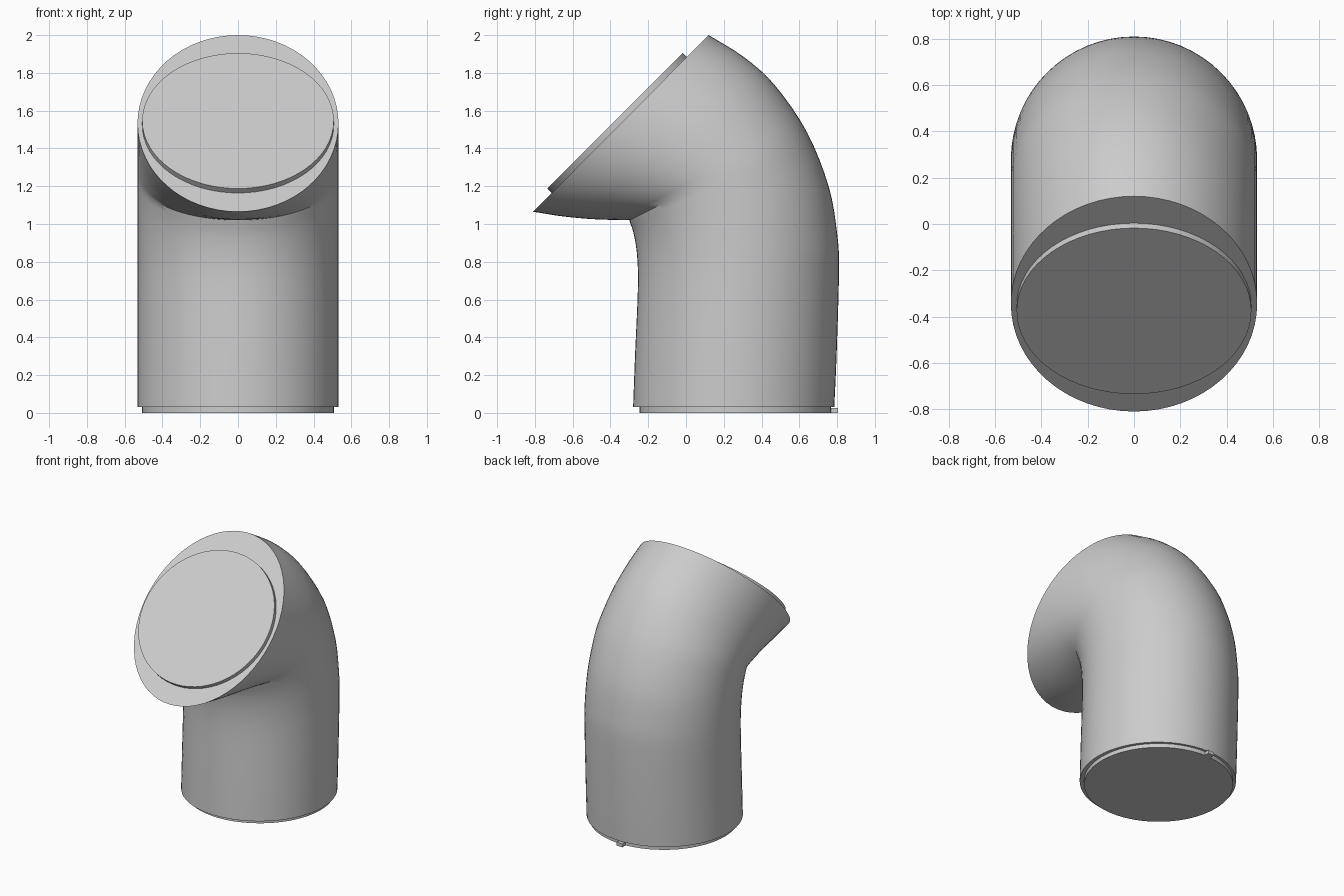
import bpy, bmesh, math
from mathutils import Vector, Matrix

cube = bpy.data.objects.get("Cube")
if cube:
    bpy.data.objects.remove(cube)

GREY = (0.6, 0.6, 0.6, 1)
mat = bpy.data.materials.new("light grey")
mat.use_nodes = True
mat.diffuse_color = GREY
mat.node_tree.nodes["Principled BSDF"].inputs["Base Color"].default_value = GREY

SEGMENTS = 64
HALF_WIDTH = 0.532


def finish(name, bm, angle=35):
    """Turn a bmesh into a shaded, coloured object."""
    bmesh.ops.recalc_face_normals(bm, faces=bm.faces)
    mesh = bpy.data.meshes.new(name)
    bm.to_mesh(mesh)
    bm.free()
    mesh.materials.append(mat)
    obj = bpy.data.objects.new(name, mesh)
    bpy.context.collection.objects.link(obj)
    bpy.ops.object.select_all(action='DESELECT')
    obj.select_set(True)
    bpy.context.view_layer.objects.active = obj
    bpy.ops.object.shade_smooth_by_angle(angle=math.radians(angle))
    return obj


def spline(points, steps=4):
    """Smooth curve through the points."""
    pts = [Vector(p) for p in points]
    pts = [2 * pts[0] - pts[1]] + pts + [2 * pts[-1] - pts[-2]]
    out = []
    for a, b, c, d in zip(pts, pts[1:], pts[2:], pts[3:]):
        for i in range(steps):
            t = i / steps
            out.append(0.5 * (2 * b + (c - a) * t + (2 * a - 5 * b + 4 * c - d) * t ** 2
                              + (3 * b - a - 3 * c + d) * t ** 3))
    return out + [pts[-2]]


# Matching (y, z) points along the front and back of the bent pipe
front_lower = [(-.28, .03), (-.27, .3), (-.255, .65), (-.258, .82), (-.275, .94), (-.30, 1.02)]
front_upper = [(-.30, 1.02), (-.48, 1.025), (-.65, 1.04), (-.81, 1.065)]
back = [(.785, .03), (.797, .3), (.81, .75), (.80, .95), (.755, 1.2),
        (.64, 1.487), (.47, 1.735), (.305, 1.885), (.12, 2.0)]
front_line = spline(front_lower) + spline(front_upper)[1:]
back_line = spline(back)

# Bent pipe lofted through elliptical rings
bm = bmesh.new()
rings = []
for f, b in zip(front_line, back_line):
    mid, half = (f + b) / 2, (b - f) / 2
    ring = []
    for i in range(SEGMENTS):
        a = math.tau * i / SEGMENTS
        p = mid + half * math.cos(a)
        ring.append(bm.verts.new((HALF_WIDTH * math.sin(a), p.x, p.y)))
    rings.append(ring)
for r, s in zip(rings, rings[1:]):
    for i in range(SEGMENTS):
        j = (i + 1) % SEGMENTS
        bm.faces.new((r[i], r[j], s[j], s[i]))
bm.faces.new(rings[0])
bm.faces.new(rings[-1])
finish("bent_pipe", bm)


def disc(name, centre, depth, tilt=0):
    bm = bmesh.new()
    matrix = Matrix.Translation(centre) @ Matrix.Rotation(tilt, 4, 'X')
    bmesh.ops.create_cone(bm, cap_ends=True, segments=SEGMENTS, radius1=0.507,
                          radius2=0.507, depth=depth, matrix=matrix)
    return finish(name, bm)


# Round plates on the slanted mouth and under the base
disc("mouth_plate", (0, -.362, 1.532), 0.04, math.radians(45))
disc("base_plate", (0, .261, .02), 0.04)

# Small locating tab at the back of the base
bm = bmesh.new()
bmesh.ops.create_cube(bm, size=1, matrix=Matrix.Translation((-.01, .775, .0125))
                      @ Matrix.Diagonal((.05, .06, .025, 1)))
finish("base_tab", bm)
